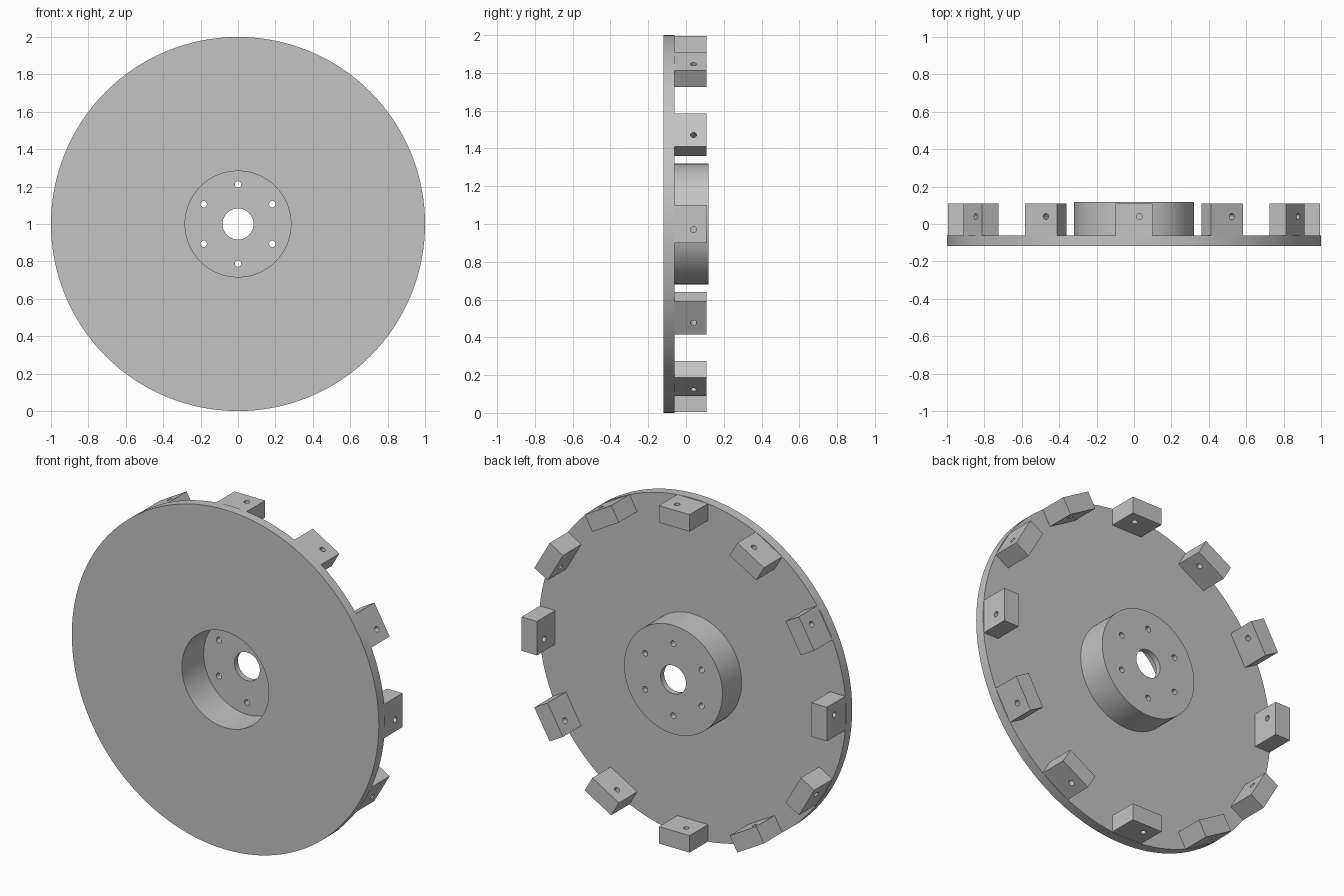
import bpy, bmesh
from math import pi, sin, cos, radians
from mathutils import Matrix, Vector

cube = bpy.data.objects.get("Cube")
if cube:
    bpy.data.objects.remove(cube, do_unlink=True)

CENTRE = Vector((0, 0, 1))
FRONT, PLATE_BACK, HUB_BACK = -0.118, -0.061, 0.118
BLOCK_COUNT, BOLT_COUNT = 12, 6

grey = bpy.data.materials.new("plain grey")
grey.use_nodes = True
grey.diffuse_color = (0.55, 0.55, 0.55, 1)
grey.node_tree.nodes["Principled BSDF"].inputs["Base Color"].default_value = (0.55, 0.55, 0.55, 1)


def make_object(name, bm):
    bmesh.ops.recalc_face_normals(bm, faces=bm.faces[:])
    mesh = bpy.data.meshes.new(name)
    bm.to_mesh(mesh)
    bm.free()
    mesh.materials.append(grey)
    obj = bpy.data.objects.new(name, mesh)
    obj.location = CENTRE
    bpy.context.collection.objects.link(obj)
    return obj


def add_cylinder(bm, radius, length, matrix):
    bmesh.ops.create_cone(bm, cap_ends=True, segments=24, radius1=radius,
                          radius2=radius, depth=length, matrix=matrix)


def select_only(obj):
    bpy.ops.object.select_all(action='DESELECT')
    obj.select_set(True)
    bpy.context.view_layer.objects.active = obj


def drill(obj, cutter):
    """Cut the holes, discard the cutter and shade the result."""
    cutter.hide_render = True
    mod = obj.modifiers.new("holes", 'BOOLEAN')
    mod.operation = 'DIFFERENCE'
    mod.solver = 'EXACT'
    mod.object = cutter
    select_only(obj)
    bpy.ops.object.modifier_apply(modifier=mod.name)
    bpy.data.objects.remove(cutter, do_unlink=True)
    bpy.ops.object.shade_smooth_by_angle(angle=radians(30))


# Plate and hollow hub, turned from one (radius, y) section
section = [(1, FRONT), (1, PLATE_BACK), (0.32, PLATE_BACK), (0.32, HUB_BACK),
           (0.083, HUB_BACK), (0.083, 0.085), (0.283, 0.085), (0.283, FRONT)]
bm = bmesh.new()
ring = [bm.verts.new((r, y, 0)) for r, y in section]
edges = [bm.edges.new((v, ring[i - 1])) for i, v in enumerate(ring)]
bmesh.ops.spin(bm, geom=ring + edges, cent=(0, 0, 0), axis=(0, 1, 0),
               angle=2 * pi, steps=128, use_merge=True)
bmesh.ops.remove_doubles(bm, verts=bm.verts[:], dist=1e-5)
wheel = make_object("plate_and_hub", bm)

# Bolt holes through the hub floor
bm = bmesh.new()
for i in range(BOLT_COUNT):
    a = 2 * pi * i / BOLT_COUNT
    add_cylinder(bm, 0.017, 0.12, Matrix.Translation((0.212 * sin(a), 0.1, 0.212 * cos(a)))
                 @ Matrix.Rotation(pi / 2, 4, 'X'))
drill(wheel, make_object("bolt_cutter", bm))

# Rim block with an off-centre radial hole
inner, outer, back = 0.895, 0.995, 0.109
bm = bmesh.new()
middle = (0, (PLATE_BACK + back) / 2, (inner + outer) / 2)
bmesh.ops.create_cube(bm, size=1, matrix=Matrix.Translation(middle)
                      @ Matrix.Diagonal((0.2, back - PLATE_BACK, outer - inner, 1)))
block = make_object("rim_block_1", bm)
bm = bmesh.new()
add_cylinder(bm, 0.016, 0.3, Matrix.Translation((0.03, 0.04, middle[2])))
drill(block, make_object("block_cutter", bm))

# Repeat the block around the rim
for i in range(1, BLOCK_COUNT):
    copy = block.copy()
    copy.name = f"rim_block_{i + 1}"
    copy.rotation_euler.y = 2 * pi * i / BLOCK_COUNT
    bpy.context.collection.objects.link(copy)
